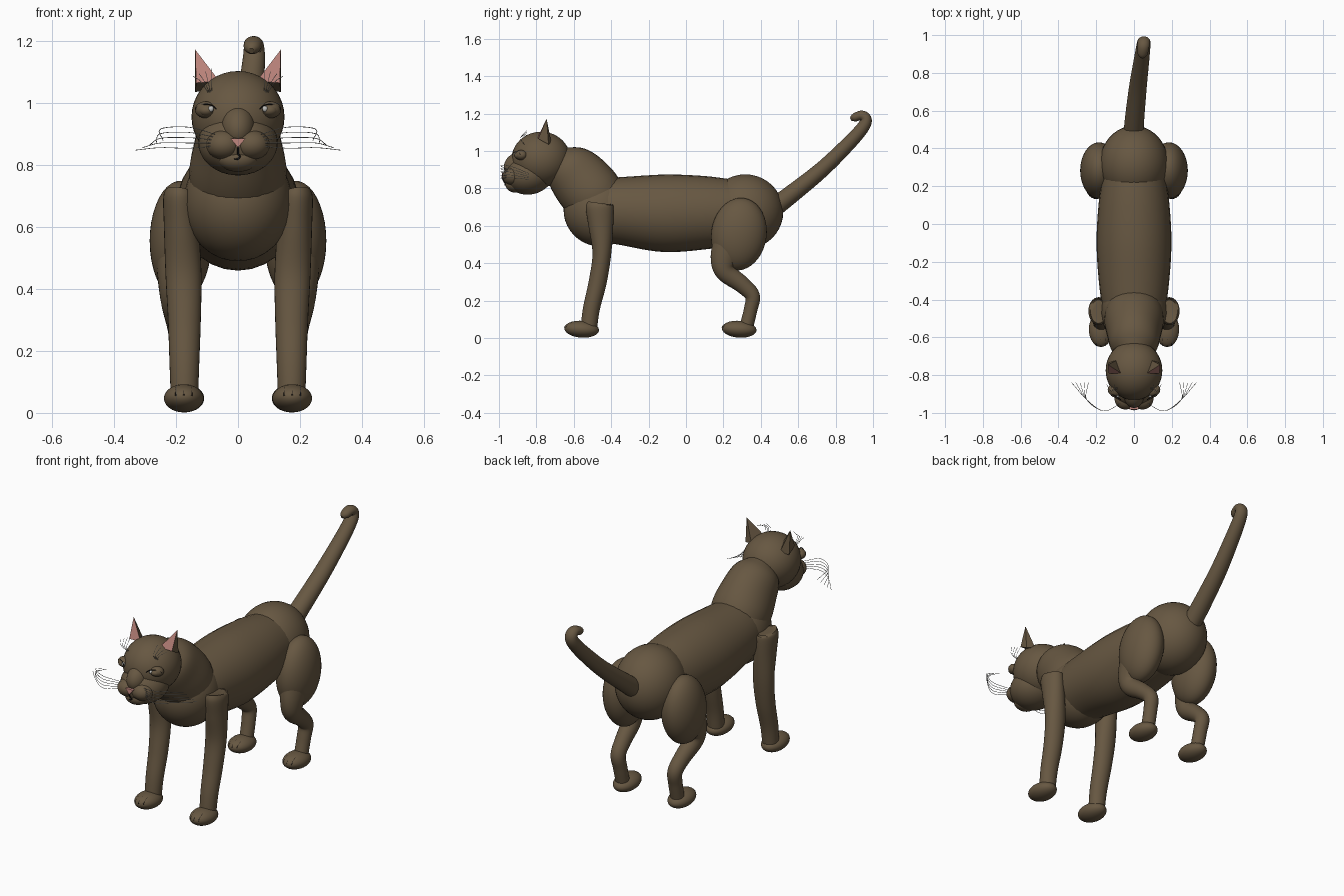
import bpy, bmesh, math
from mathutils import Vector, Matrix

cube = bpy.data.objects.get("Cube")
if cube:
    bpy.data.objects.remove(cube, do_unlink=True)


def material(name, rgb, rough=0.8):
    m = bpy.data.materials.new(name)
    m.use_nodes = True
    m.diffuse_color = (*rgb, 1)
    bsdf = m.node_tree.nodes["Principled BSDF"]
    bsdf.inputs["Base Color"].default_value = (*rgb, 1)
    bsdf.inputs["Roughness"].default_value = rough
    return m


FUR = material("brown fur", (0.135, 0.096, 0.054))
PINK = material("pink skin", (0.48, 0.22, 0.19))
DARK = material("dark lines", (0.015, 0.012, 0.01))
PALE = material("pale whisker", (0.5, 0.5, 0.48))


def finish(name, bm, *mats, smooth=True):
    bmesh.ops.recalc_face_normals(bm, faces=bm.faces)
    mesh = bpy.data.meshes.new(name)
    bm.to_mesh(mesh)
    bm.free()
    ob = bpy.data.objects.new(name, mesh)
    bpy.context.collection.objects.link(ob)
    for m in mats:
        mesh.materials.append(m)
    if smooth:
        bpy.ops.object.select_all(action='DESELECT')
        ob.select_set(True)
        bpy.context.view_layer.objects.active = ob
        bpy.ops.object.shade_smooth_by_angle(angle=math.radians(50))
    return ob


def ball(name, centre, radii, mat=FUR, tilt=0, turn=0, seg=40):
    """Ellipsoid, tilted about x and turned about z."""
    bm = bmesh.new()
    mx = (Matrix.Translation(centre) @ Matrix.Rotation(math.radians(turn), 4, 'Z')
          @ Matrix.Rotation(math.radians(tilt), 4, 'X') @ Matrix.Diagonal((*radii, 1)))
    bmesh.ops.create_uvsphere(bm, u_segments=seg, v_segments=seg // 2, radius=1, matrix=mx)
    return finish(name, bm, mat)


def spline(rows, steps):
    """Smooth rows of numbers with a Catmull-Rom spline."""
    p = [Vector(r) for r in rows]
    p = [p[0] * 2 - p[1]] + p + [p[-1] * 2 - p[-2]]
    out = []
    for a, b, c, d in zip(p, p[1:], p[2:], p[3:]):
        for i in range(steps):
            t = i / steps
            out.append(0.5 * (2 * b + (c - a) * t + (2 * a - 5 * b + 4 * c - d) * t**2
                              + (3 * b - a - 3 * c + d) * t**3))
    return out + [p[-2]]


def limb(name, rows, steps=6, seg=28):
    """Tube through rows of x, y, z, half-width, half-depth."""
    rows = spline(rows, steps)
    bm = bmesh.new()
    rings = []
    for i, r in enumerate(rows):
        before, after = rows[max(i - 1, 0)], rows[min(i + 1, len(rows) - 1)]
        tangent = Vector((after - before)[:3]).normalized()
        side = Vector((1, 0, 0))
        side = (side - tangent * side.dot(tangent)).normalized()
        up = tangent.cross(side)
        rings.append([bm.verts.new(Vector(r[:3]) + side * r[3] * math.cos(a) + up * r[4] * math.sin(a))
                      for a in (math.tau * k / seg for k in range(seg))])
    for a, b in zip(rings, rings[1:]):
        for k in range(seg):
            bm.faces.new((a[k - 1], a[k], b[k], b[k - 1]))
    bm.faces.new(rings[0])
    bm.faces.new(rings[-1])
    return finish(name, bm, FUR)


def hair(name, points, mat, width):
    """Thin round strand."""
    cu = bpy.data.curves.new(name, 'CURVE')
    cu.dimensions = '3D'
    cu.bevel_depth = width
    cu.bevel_resolution = 1
    sp = cu.splines.new('POLY')
    pts = spline(points, 6)
    sp.points.add(len(pts) - 1)
    for q, p in zip(sp.points, pts):
        q.co = (*p, 1)
    cu.materials.append(mat)
    ob = bpy.data.objects.new(name, cu)
    bpy.context.collection.objects.link(ob)


def paw(name, x, y, s):
    centre, radii = Vector((x * s, y, 0.047)), (0.064, 0.093, 0.045)
    ball(name, centre, radii, tilt=-4)
    for i, dx in enumerate((-0.4, 0, 0.4)):
        depth = math.sqrt(1 - dx * dx) * 1.02
        arc = [centre + Vector((dx * radii[0], -depth * radii[1] * math.cos(a),
                                depth * radii[2] * math.sin(a))) for a in (0.2, 0.5, 0.8, 1.0)]
        hair(f"{name}_toe_line_{i + 1}", arc, DARK, 0.002)


# Trunk
limb("torso", [(0, -0.52, 0.68, 0.15, 0.165), (0, -0.36, 0.68, 0.18, 0.18),
               (0, -0.12, 0.667, 0.198, 0.207), (0, 0.1, 0.67, 0.188, 0.196),
               (0, 0.3, 0.67, 0.16, 0.17)])
ball("chest", (0, -0.46, 0.68), (0.175, 0.195, 0.19), tilt=-20)
ball("rump", (0, 0.317, 0.675), (0.182, 0.203, 0.2))
limb("neck", [(0, -0.42, 0.69, 0.14, 0.14), (0, -0.5, 0.77, 0.158, 0.165),
              (0, -0.58, 0.86, 0.142, 0.158), (0, -0.645, 0.925, 0.122, 0.128),
              (0, -0.69, 0.97, 0.07, 0.07)])

# Tail with a hooked tip
limb("tail", [(0, 0.44, 0.675, 0.052, 0.052), (0, 0.52, 0.735, 0.052, 0.05),
              (0.02, 0.72, 0.895, 0.047, 0.043), (0.04, 0.87, 1.04, 0.041, 0.038),
              (0.05, 0.945, 1.125, 0.037, 0.034), (0.052, 0.963, 1.168, 0.034, 0.03),
              (0.05, 0.94, 1.19, 0.031, 0.026), (0.045, 0.9, 1.178, 0.026, 0.022),
              (0.043, 0.882, 1.168, 0.01, 0.01)])

# Head
ball("skull", (0, -0.775, 0.955), (0.15, 0.158, 0.148))
ball("jaw", (0, -0.84, 0.872), (0.128, 0.13, 0.105), tilt=8)
ball("chin", (0, -0.915, 0.82), (0.065, 0.05, 0.042))
ball("nose_bridge", (0, -0.9, 0.925), (0.055, 0.078, 0.065), tilt=35)

# Nose leather and mouth
bm = bmesh.new()
tri = [bm.verts.new(v) for v in ((-0.025, -0.982, 0.886), (0.025, -0.982, 0.886), (0, -0.986, 0.856))]
back = [bm.verts.new(v.co + Vector((0, 0.03, 0))) for v in tri]
bm.faces.new(tri)
bm.faces.new(back)
for i in range(3):
    bm.faces.new((tri[i - 1], tri[i], back[i], back[i - 1]))
finish("nose", bm, PINK, smooth=False)
hair("mouth", [(0, -0.984, 0.858), (0, -0.975, 0.838), (0.006, -0.968, 0.828),
               (0, -0.966, 0.82), (-0.012, -0.967, 0.818)], DARK, 0.003)

for s, side in ((1, "left"), (-1, "right")):
    ball(f"{side}_muzzle", (0.045 * s, -0.925, 0.865), (0.058, 0.057, 0.048))

    # Eyes
    ball(f"{side}_eyelid", (0.105 * s, -0.882, 0.978), (0.036, 0.03, 0.027), turn=35 * s, seg=24)
    ball(f"{side}_eyeball", (0.103 * s, -0.893, 0.976), (0.027, 0.024, 0.019), turn=35 * s, seg=24)
    ball(f"{side}_eye_glint", (0.087 * s, -0.912, 0.981), (0.009, 0.008, 0.01), PALE, seg=12)
    rim = [(s * (0.104 + 0.034 * math.cos(a)), -0.908 + 0.022 * math.cos(a),
            0.976 + 0.02 * math.sin(a)) for a in (0.2, 0.8, 1.57, 2.3, 2.95)]
    hair(f"{side}_eye_line", rim, DARK, 0.002)

    # Ears with a pink front face
    bm = bmesh.new()
    inner, outer, tip, rear, low = [bm.verts.new((x * s, y, z)) for x, y, z in (
        (0.06, -0.795, 1.07), (0.135, -0.79, 1.065), (0.138, -0.745, 1.172),
        (0.09, -0.72, 1.045), (0.138, -0.735, 1.035))]
    for f in ((inner, outer, tip), (inner, tip, rear), (rear, tip, low),
              (low, tip, outer), (inner, rear, low, outer)):
        bm.faces.new(f)
    bm.faces.ensure_lookup_table()
    bm.faces[0].material_index = 1
    finish(f"{side}_ear", bm, FUR, PINK, smooth=False)

    # Whiskers on muzzle and brow
    for i in range(5):
        z, reach = 0.862 + 0.009 * i, 0.33 - 0.022 * i
        hair(f"{side}_whisker_{i + 1}",
             [(0.07 * s, -0.95, z), (0.16 * s, -0.99, z + 0.008 * (i - 1)),
              (0.25 * s, -0.93, z + 0.006 * (i - 1)), (reach * s, -0.84, 0.848 + 0.008 * i)],
             PALE, 0.0012)
    for i in range(4):
        x = 0.085 + 0.004 * i
        hair(f"{side}_brow_hair_{i + 1}",
             [(x * s, -0.865, 1.035), ((x + 0.008 * i) * s, -0.885, 1.07),
              ((x + 0.016 * i) * s, -0.85, 1.11 - 0.008 * i)], PALE, 0.001)

    # Front legs
    limb(f"{side}_front_leg",
         [(0.188 * s, -0.462, 0.718, 0.04, 0.06), (0.188 * s, -0.462, 0.7, 0.053, 0.074),
          (0.183 * s, -0.455, 0.6, 0.056, 0.066), (0.176 * s, -0.45, 0.45, 0.058, 0.05),
          (0.173 * s, -0.472, 0.3, 0.053, 0.048), (0.173 * s, -0.505, 0.16, 0.048, 0.045),
          (0.173 * s, -0.52, 0.05, 0.044, 0.044)])
    paw(f"{side}_front_paw", 0.175, -0.558, s)

    # Hind legs
    ball(f"{side}_thigh", (0.185 * s, 0.283, 0.555), (0.1, 0.148, 0.195), tilt=-8)
    limb(f"{side}_hind_leg",
         [(0.195 * s, 0.25, 0.52, 0.075, 0.11), (0.2 * s, 0.205, 0.42, 0.058, 0.075),
          (0.197 * s, 0.215, 0.352, 0.05, 0.055), (0.187 * s, 0.3, 0.285, 0.043, 0.045),
          (0.18 * s, 0.355, 0.225, 0.04, 0.04), (0.175 * s, 0.345, 0.15, 0.038, 0.036),
          (0.173 * s, 0.32, 0.05, 0.037, 0.037)])
    paw(f"{side}_hind_paw", 0.173, 0.284, s)
